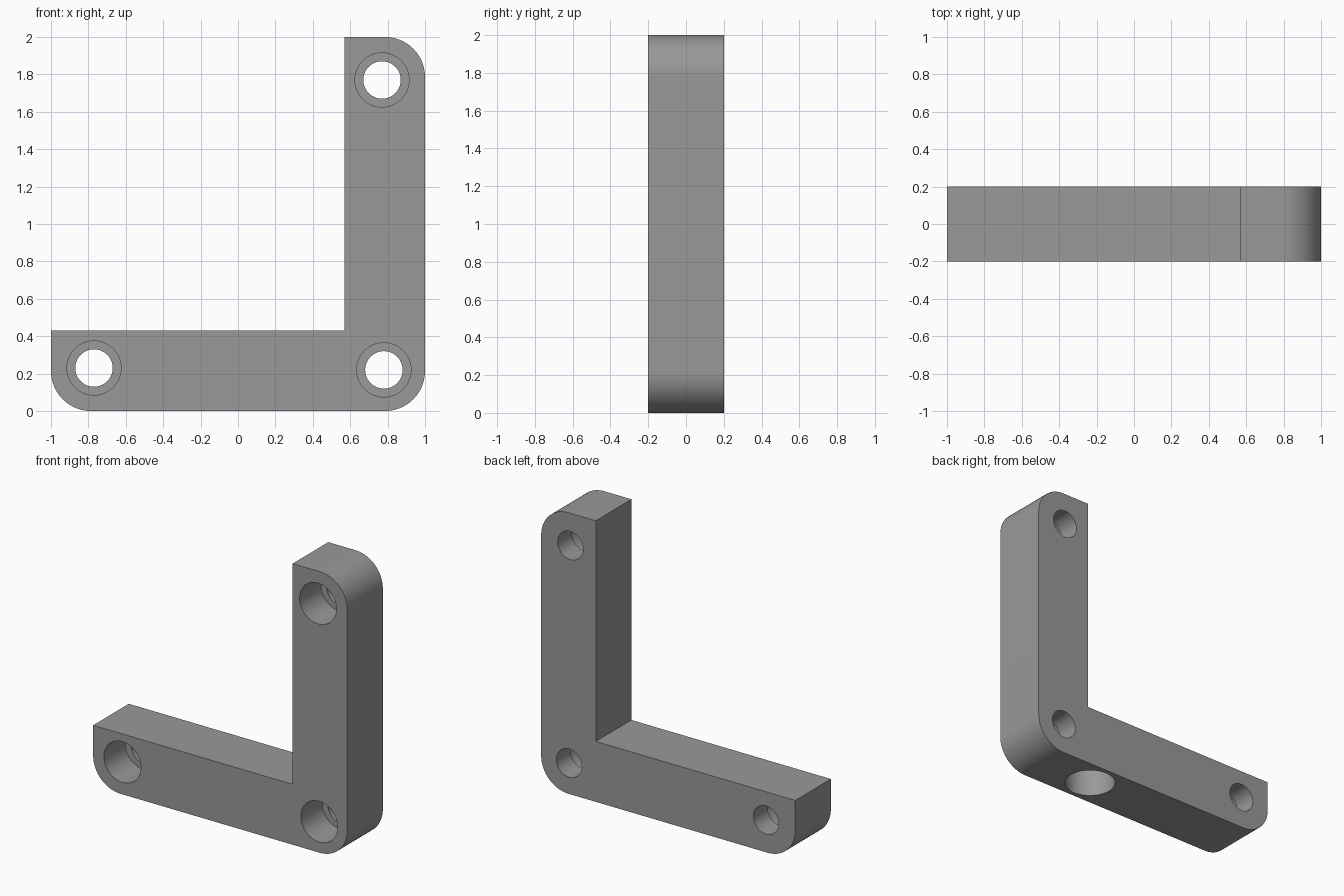
import bpy, bmesh, math
from mathutils import Vector

if "Cube" in bpy.data.objects:
    bpy.data.objects.remove(bpy.data.objects["Cube"])

THICK = 0.4      # bracket thickness along y
ARM = 0.43       # width of each arm
R = 0.215        # outer corner radius

grey = bpy.data.materials.new("mid grey")
grey.diffuse_color = (0.32, 0.32, 0.32, 1)
grey.use_nodes = True
grey.node_tree.nodes["Principled BSDF"].inputs["Base Color"].default_value = grey.diffuse_color


def arc(cx, cz, start, steps=24):
    """Quarter-circle corner, counter-clockwise from the start angle."""
    return [(cx + R * math.cos(math.radians(start + 90 * i / steps)),
             cz + R * math.sin(math.radians(start + 90 * i / steps)))
            for i in range(steps + 1)]


def cutter(name, radius, start, end):
    """Hidden cylinder between two points."""
    a, b = Vector(start), Vector(end)
    bpy.ops.mesh.primitive_cylinder_add(
        vertices=64, radius=radius, depth=(b - a).length, location=(a + b) / 2,
        rotation=(b - a).to_track_quat('Z', 'Y').to_euler())
    ob = bpy.context.object
    ob.name = name
    return ob


# L-shaped bracket: profile in xz, extruded along y
profile = (arc(-1 + R, R, 180) + arc(1 - R, R, 270) + arc(1 - R, 2 - R, 0)
           + [(1 - ARM, 2), (1 - ARM, ARM), (-1, ARM)])
bm = bmesh.new()
face = bm.faces.new([bm.verts.new((x, -THICK / 2, z)) for x, z in profile])
ext = bmesh.ops.extrude_face_region(bm, geom=[face])
bmesh.ops.translate(bm, vec=(0, THICK, 0),
                    verts=[g for g in ext["geom"] if isinstance(g, bmesh.types.BMVert)])
bmesh.ops.recalc_face_normals(bm, faces=bm.faces)
mesh = bpy.data.meshes.new("corner_bracket")
bm.to_mesh(mesh)
bm.free()
bracket = bpy.data.objects.new("corner_bracket", mesh)
bpy.context.collection.objects.link(bracket)
mesh.materials.append(grey)

# Screw holes with a wide counterbore from the front
cutters = []
for x, z in [(-0.77, 0.23), (0.78, 0.22), (0.77, 1.77)]:
    cutters.append(cutter("screw_hole_cutter", 0.1, (x, -0.3, z), (x, 0.3, z)))
    cutters.append(cutter("counterbore_cutter", 0.145, (x, -0.3, z), (x, 0.04, z)))

# Blind socket in the underside
cutters.append(cutter("socket_cutter", 0.168, (0.385, 0, -0.1), (0.385, 0, 0.3)))

# Apply the cuts, then remove the cutters
bpy.context.view_layer.objects.active = bracket
for c in cutters:
    mod = bracket.modifiers.new("cut", 'BOOLEAN')
    mod.operation = 'DIFFERENCE'
    mod.solver = 'EXACT'
    mod.object = c
    bpy.ops.object.modifier_apply(modifier=mod.name)
    bpy.data.objects.remove(c)

# Smooth curved walls, crisp edges
bpy.ops.object.select_all(action='DESELECT')
bracket.select_set(True)
bpy.ops.object.shade_smooth_by_angle(angle=math.radians(30))
